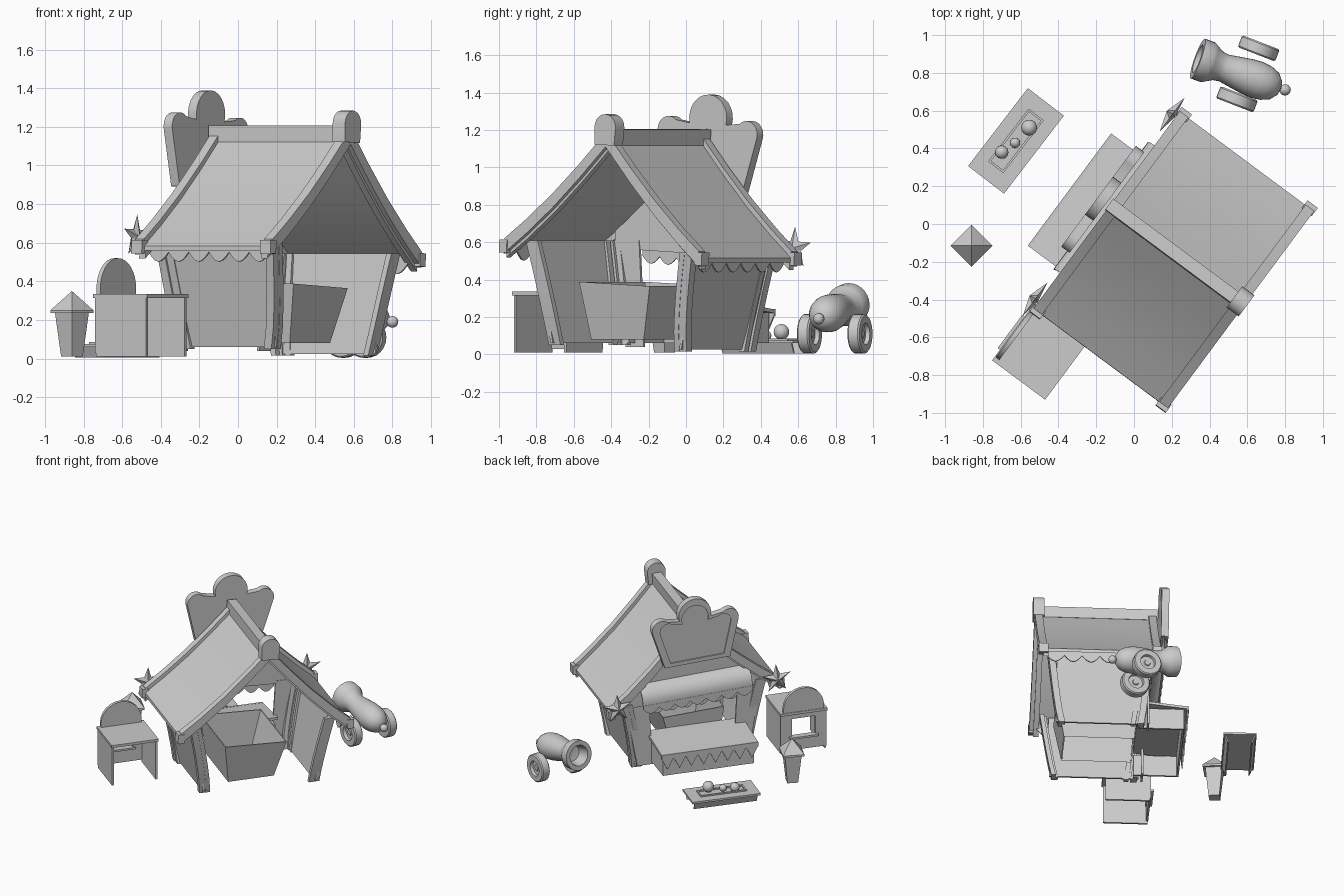
import bpy, bmesh
from math import sin, cos, pi, radians
from mathutils import Matrix, Vector

if "Cube" in bpy.data.objects:
    bpy.data.objects.remove(bpy.data.objects["Cube"])

# Frames: the stall is turned in plan, its roof leans a little
HOUSE = Matrix.Translation((.21, -.19, 0)) @ Matrix.Rotation(radians(-126.6), 4, 'Z')
ROOF = HOUSE @ Matrix.Translation((0, 0, .55)) @ Matrix.Rotation(radians(-3), 4, 'Y') @ Matrix.Translation((0, 0, -.55))


def make(name, verts, faces, frame=HOUSE):
    me = bpy.data.meshes.new(name)
    me.from_pydata([frame @ Vector(v) for v in verts], [], faces)
    bm = bmesh.new()
    bm.from_mesh(me)
    bmesh.ops.remove_doubles(bm, verts=bm.verts, dist=1e-5)
    bmesh.ops.recalc_face_normals(bm, faces=bm.faces)
    for f in bm.faces:
        f.smooth = True
    bm.to_mesh(me)
    bm.free()
    me.set_sharp_from_angle(angle=radians(32))
    ob = bpy.data.objects.new(name, me)
    bpy.context.collection.objects.link(ob)
    return ob


def loft(name, rings, frame=HOUSE, caps=True):
    n = len(rings[0])
    faces = [(r * n + i, r * n + (i + 1) % n, (r + 1) * n + (i + 1) % n, (r + 1) * n + i)
             for r in range(len(rings) - 1) for i in range(n)]
    if caps:
        faces += [tuple(range(n)), tuple(range((len(rings) - 1) * n, len(rings) * n))]
    return make(name, [v for r in rings for v in r], faces, frame)


def prism(name, outline, y0, y1, frame=HOUSE):
    """Extrude an x-z outline along y."""
    return loft(name, [[(x, y, z) for x, z in outline] for y in (y0, y1)], frame)


def prism_x(name, outline, x0, x1, frame=HOUSE):
    """Extrude a y-z outline along x."""
    return loft(name, [[(x, y, z) for y, z in outline] for x in (x0, x1)], frame)


def box(name, lo, hi, frame=HOUSE):
    return prism(name, [(lo[0], lo[2]), (hi[0], lo[2]), (hi[0], hi[2]), (lo[0], hi[2])], lo[1], hi[1], frame)


def lathe(name, profile, frame, n=24):
    rings = [[(r * cos(2 * pi * i / n), r * sin(2 * pi * i / n), z) for i in range(n)] for r, z in profile]
    return loft(name, rings, frame, caps=False)


def ball(name, pos, r):
    lathe(name, [(r * sin(pi * k / 10), -r * cos(pi * k / 10)) for k in range(11)], Matrix.Translation(pos), 18)


def arc(cx, cz, r, a0, a1, n=10):
    return [(cx + r * cos(radians(a0 + (a1 - a0) * i / n)), cz + r * sin(radians(a0 + (a1 - a0) * i / n)))
            for i in range(n + 1)]


def scallops(a, b, top, low, depth, count):
    """Outline of a hanging cloth edge with rounded tongues."""
    n = count * 6
    return [(a + (b - a) * i / n, low - depth * abs(sin(pi * i / 6))) for i in range(n + 1)] + [(b, top), (a, top)]


# Roof: curved sheets, end boards with caps, eave cloth
CURVE = [(0, 1.155), (.17, .975), (.34, .808), (.51, .66), (.65, .55)]


def slope(s, up, thick):
    return [(s * x, z + up) for x, z in CURVE] + [(s * x, z + up - thick) for x, z in reversed(CURVE)]


for s, side in ((1, 'left'), (-1, 'right')):
    prism('roof_sheet_' + side, slope(s, 0, .025), -.4, .4, ROOF)
    for y, end in ((-.415, 'front'), (.415, 'back')):
        prism(f'roof_board_{end}_{side}', slope(s, .035, .08), y - .028, y + .028, ROOF)
        prism(f'roof_under_board_{end}_{side}', slope(s, -.025, .04), y * .95 - .02, y * .95 + .02, ROOF)
        x0, x1 = sorted((s * .625, s * .675))
        box(f'eave_cap_{end}_{side}', (x0, y - .034, .51), (x1, y + .034, .58), ROOF)
    x = s * .6
    prism_x('eave_cloth_' + side, scallops(-.39, .39, .565, .52, .05, 6), x - .005, x + .005, ROOF)

# Ridge beam and one rounded knob at the back
box('ridge_beam', (-.035, -.45, 1.12), (.035, .42, 1.205), ROOF)
prism('ridge_knob', [(-.065, 1.12), (.065, 1.12)] + arc(0, 1.215, .07, 0, 180), .375, .455, ROOF)

# Crown-shaped sign with a recessed panel
crown = [(-.25, .88), (.25, .88)] + arc(.26, 1.19, .072, -15, 130) + arc(0, 1.265, .125, -15, 195, 14) + arc(-.26, 1.19, .072, 50, 195)
prism('sign_board', crown, -.51, -.465, ROOF)
inner = [(x * .82, .91 + (z - .88) * .84) for x, z in crown]
n = len(crown)
make('sign_rim', [(x, -.52, z) for x, z in crown] + [(x, -.52, z) for x, z in inner] +
     [(x, -.51, z) for x, z in crown] + [(x, -.51, z) for x, z in inner],
     [f for i in range(n) for j in [(i + 1) % n] for f in
      ((i, j, n + j, n + i), (i, 2 * n + i, 2 * n + j, j), (n + i, n + j, 3 * n + j, 3 * n + i))], ROOF)

# Front gable above the doorway
gable = [(x, z - .03) for x, z in CURVE[:4]] + [(.5, .54)]
prism('front_gable', [(-x, z) for x, z in reversed(gable[1:])] + gable, -.38, -.36, ROOF)

# Side walls, front wall wings, flared corner posts
for s, side, top in ((1, 'left', .61), (-1, 'right', .545)):
    low = .06 if s > 0 else .025
    prism('side_wall_' + side, [(s * .42, low), (s * .435, low), (s * .54, top), (s * .525, top)], -.34, .31)
    prism('front_wing_' + side, [(s * .31, .04), (s * .43, .04), (s * .52, top), (s * .34, top)], -.37, -.355)
    for e, end in ((-1, 'front'), (1, 'back')):
        parts = [('corner_post', 0, 0, .024), ('inner_post', -.04, .01, .016)]
        if e < 0:
            parts.append(('side_post', 0, -.055, .018))
        for name, ox, oy, w in parts:
            rings = []
            for k in range(6):
                t = k / 5
                cx = s * (.435 + ox + .095 * t ** 1.3)
                cy = e * ((.305 if e < 0 else .27) + oy + (.06 if e < 0 else .08) * t ** .8)
                z = low - .01 + (top - low + .01) * t
                rings.append([(cx - w, cy - w, z), (cx + w, cy - w, z), (cx + w, cy + w, z), (cx - w, cy + w, z)])
            loft(f'{name}_{end}_{side}', rings)

# Bulging front awning with a scalloped edge
drop = [(-.38, .72), (-.425, .705), (-.465, .665), (-.48, .62), (-.48, .585)]
prism_x('awning', drop + [(y + .01, z - .01) for y, z in reversed(drop)], -.42, .42, ROOF)
prism('awning_edge', scallops(-.42, .42, .59, .56, .04, 7), -.482, -.474, ROOF)
prism('inner_cloth', scallops(-.34, .34, .56, .51, .04, 6), -.395, -.388, ROOF)

# Stars at the front eaves
for s, side in ((1, 'left'), (-1, 'right')):
    rim = []
    for i in range(10):
        r = .045 if i % 2 else .115
        rim.append((s * .61 + r * sin(pi * i / 5), -.465, .6 + r * cos(pi * i / 5)))
    make('star_' + side, rim + [(s * .61, -.5, .6), (s * .61, -.445, .6)],
         [(i, (i + 1) % 10, c) for i in range(10) for c in (10, 11)], ROOF)

# Open tapering bin inside the stall
top = [(-.21, -.3), (.26, -.3), (.26, .29), (-.21, .29)]
bot = [(-.13, -.28), (.22, -.28), (.22, .235), (-.13, .235)]
loft('inner_bin', [[(x, y, .08) for x, y in bot], [(x, y, .38 + (x - .1) * .05) for x, y in top],
                   [(x * .97, y * .97, .38 + (x - .1) * .05) for x, y in top],
                   [(x * .97, y * .97, .08) for x, y in bot]], caps=False)

# Front counter with pennant trim
prism_x('counter_top', [(-.66, .24), (-.3, .28), (-.3, .26), (-.66, .22)], -.34, .4)
box('counter_front', (-.32, -.63, .06), (.38, -.615, .225))
for x in (-.32, .365):
    box('counter_side', (x, -.63, .06), (x + .015, -.3, .225))
box('counter_lip', (-.34, -.665, .205), (.4, -.65, .242))
for i in range(8):
    a = -.34 + i * .0925
    prism('pennant', [(a, .21), (a + .0925, .21), (a + .046, .12)], -.66, -.65)

# Booth: open back, window in front, round crest
BOOTH = HOUSE @ Matrix.Translation((.82, -.28, 0))
for x in (-.175, .16):
    box('booth_side', (x, -.16, .01), (x + .015, .165, .32), BOOTH)
box('booth_top', (-.18, -.175, .315), (.18, .175, .335), BOOTH)
box('booth_front_low', (-.175, -.165, .03), (.175, -.15, .14), BOOTH)
box('booth_front_high', (-.175, -.165, .28), (.175, -.15, .32), BOOTH)
for x in (-.175, .09):
    box('booth_front_jamb', (x, -.165, .14), (x + .085, -.15, .28), BOOTH)
box('booth_sill', (-.11, -.19, .125), (.11, -.14, .14), BOOTH)
prism('booth_crest', [(-.155, .335), (.155, .335)] + arc(0, .365, .155, 0, 180, 16), -.17, -.145, BOOTH)

# Square bin with a pyramid lid
BIN = Matrix.Translation((-.86, -.115, 0))
lathe('bin_body', [(0, .01), (.056, .01), (.088, .24), (0, .24)], BIN, 4)
lathe('bin_lid', [(0, .235), (.112, .235), (.112, .25), (0, .35)], BIN, 4)

# Low game bench with a framed slot and balls
BENCH = Matrix.Translation((-.625, .44, 0)) @ Matrix.Rotation(radians(52.5), 4, 'Z')
box('bench_top', (-.26, -.12, .06), (.26, .12, .075), BENCH)
for y in (-.1, .1):
    prism_x('bench_skirt', [(y * 1.1, .06), (y, .06), (y * .8, .005), (y * .9, .005)], -.24, .24, BENCH)
for s in (-1, 1):
    box('slot_rail', (-.17, s * .045 - .006, .07), (.17, s * .045 + .006, .085), BENCH)
    box('slot_end', (s * .17 - .006, -.05, .07), (s * .17 + .006, .05, .085), BENCH)
for p, r in (((-.7, .38, .105), .035), ((-.63, .43, .1), .027), ((-.555, .51, .12), .042)):
    ball('game_ball', p, r)

# Cannon: barrel, knob and wheels
aim = Vector((-.36, .13, .06))
lathe('cannon_barrel', [(0, -.085), (.04, -.075), (.075, -.045), (.093, 0), (.1, .05), (.096, .11), (.085, .18), (.075, .24),
                        (.08, .275), (.1, .31), (.112, .33), (.112, .39), (.078, .39), (.062, .3), (0, .29)],
      Matrix.Translation((.7, .745, .21)) @ aim.to_track_quat('Z', 'Y').to_matrix().to_4x4(), 28)
ball('cannon_knob', (.8, .71, .19), .03)
half = [(0, -.02), (.02, -.02), (.024, -.012), (.054, -.012), (.058, -.034), (.098, -.034), (.106, -.026)]
axis = Vector((.36, .93, 0)).to_track_quat('Z', 'Y').to_matrix().to_4x4()
for p in ((.545, .66, .11), (.66, .93, .11)):
    lathe('cannon_wheel', half + [(r, -z) for r, z in reversed(half)], Matrix.Translation(p) @ axis, 24)
